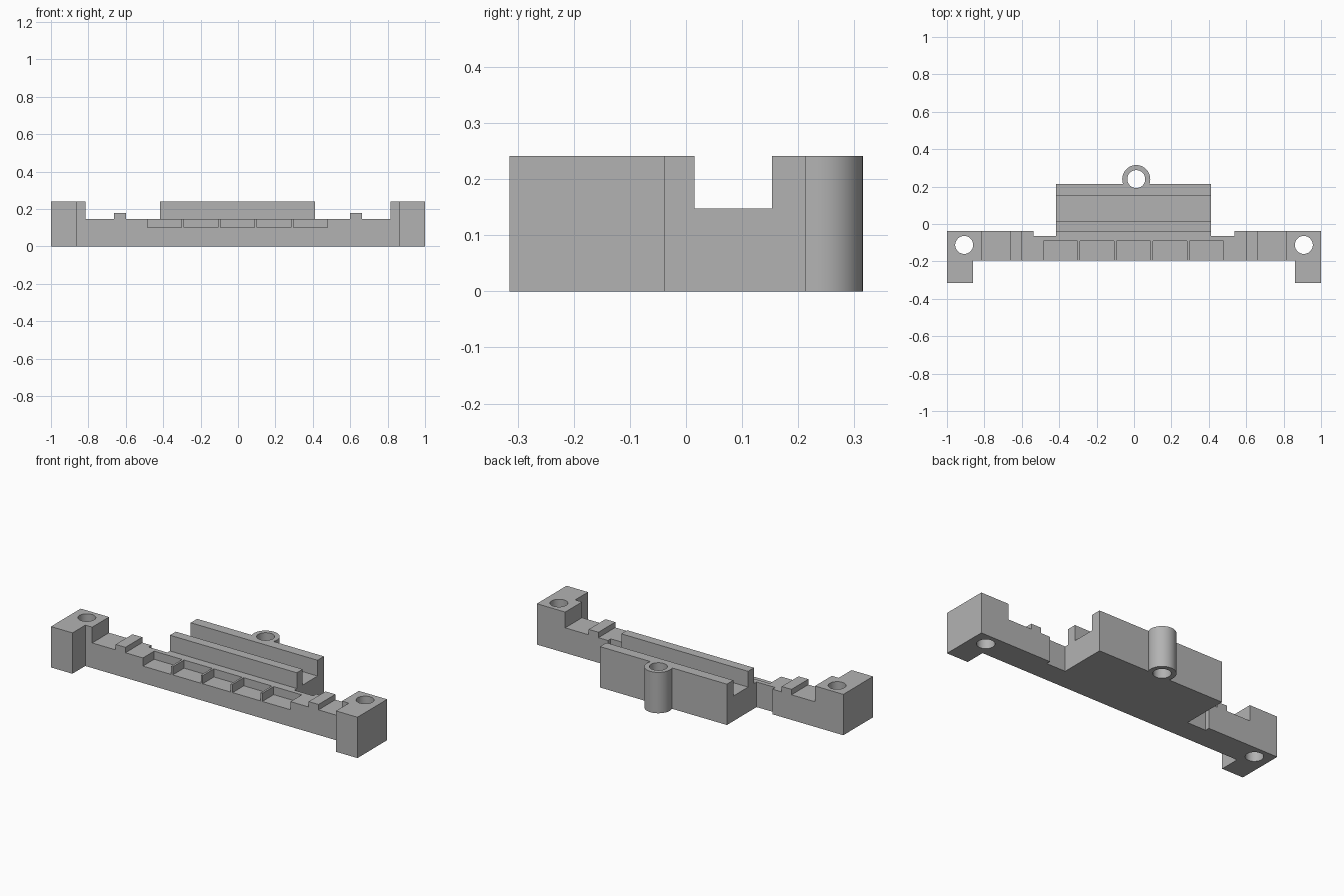
import bpy
import math

if "Cube" in bpy.data.objects:
    bpy.data.objects.remove(bpy.data.objects["Cube"], do_unlink=True)

grey = bpy.data.materials.new("plain_grey")
grey.use_nodes = True
colour = (0.45, 0.45, 0.45, 1)
grey.diffuse_color = colour
grey.node_tree.nodes["Principled BSDF"].inputs["Base Color"].default_value = colour


def box(name, x, y, z):
    """Box between the given (low, high) pairs."""
    bpy.ops.mesh.primitive_cube_add(size=1)
    ob = bpy.context.object
    ob.name = name
    ob.location = [(a + b) / 2 for a, b in (x, y, z)]
    ob.scale = [b - a for a, b in (x, y, z)]
    bpy.ops.object.transform_apply()
    ob.data.materials.append(grey)
    return ob


def post(name, x, y, radius, z):
    bpy.ops.mesh.primitive_cylinder_add(
        vertices=48, radius=radius, depth=z[1] - z[0],
        location=(x, y, (z[0] + z[1]) / 2))
    ob = bpy.context.object
    ob.name = name
    bpy.ops.object.transform_apply()
    ob.data.materials.append(grey)
    return ob


def combine(base, tool, operation):
    """Apply a boolean and discard the helper."""
    mod = base.modifiers.new(operation, "BOOLEAN")
    mod.operation = operation
    mod.solver = "EXACT"
    mod.object = tool
    bpy.context.view_layer.objects.active = base
    bpy.ops.object.modifier_apply(modifier=mod.name)
    bpy.data.objects.remove(tool, do_unlink=True)


FRONT, BACK = -0.195, -0.038
LOW, HIGH = 0.148, 0.241
THROUGH = (-0.1, 0.4)

# Long base bar with a shallow step in the back edge
body = box("mounting_bracket", (-1, 1), (FRONT, BACK), (0, LOW))
combine(body, box("back_step", (-0.538, 0.536), (-0.064, 0.1), THROUGH), "DIFFERENCE")

# Central block with a groove between two rails
combine(body, box("rail_block", (-0.416, 0.412), (-0.14, 0.213), (0, LOW)), "UNION")
for y in ((-0.04, 0.015), (0.153, 0.213)):
    combine(body, box("rail", (-0.416, 0.412), y, (0.05, HIGH)), "UNION")

# End blocks, forward feet and raised ribs on both sides
for s in (-1, 1):
    def side(a, b):
        return sorted((s * a, s * b))
    combine(body, box("end_block", side(0.815, 1), (FRONT, BACK), (0, HIGH)), "UNION")
    combine(body, box("foot", side(0.86, 1), (-0.315, -0.1), (0, HIGH)), "UNION")
    combine(body, box("rib", side(0.598, 0.662), (FRONT, BACK), (0.05, 0.18)), "UNION")

# Eyelet behind the block
combine(body, post("eyelet", 0.012, 0.24, 0.075, (0, HIGH)), "UNION")

# Row of front pockets separated by thin dividers
pitch, wall = 0.195, 0.012
for i in range(5):
    x = -0.49 + i * pitch
    cutter = box("pocket", (x + wall / 2, x + pitch - wall / 2),
                 (FRONT - 0.1, -0.09), (0.1, 0.2))
    combine(body, cutter, "DIFFERENCE")

# Screw holes
for x, y in ((-0.908, -0.112), (0.908, -0.112), (0.012, 0.24)):
    combine(body, post("screw_hole", x, y, 0.048, THROUGH), "DIFFERENCE")

bpy.ops.object.select_all(action="DESELECT")
body.select_set(True)
bpy.context.view_layer.objects.active = body
bpy.ops.object.shade_smooth_by_angle(angle=math.radians(30))
